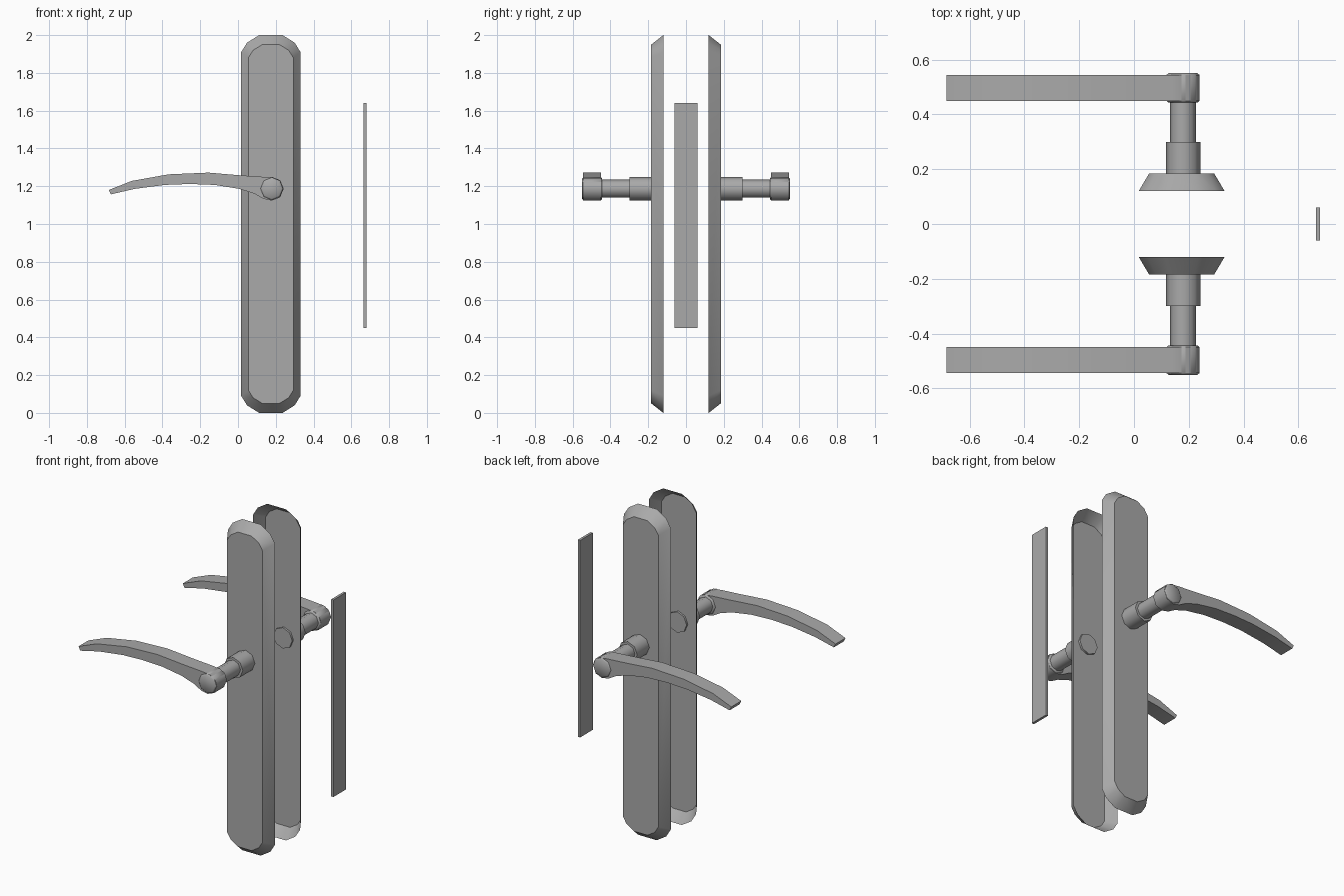
import bpy
import bmesh
from math import radians, sin, cos, tau

cube = bpy.data.objects.get("Cube")
if cube:
    bpy.data.objects.remove(cube, do_unlink=True)

# One grey metal for every part
metal = bpy.data.materials.new("grey metal")
metal.use_nodes = True
grey = (0.4, 0.4, 0.4, 1)
metal.diffuse_color = grey
metal.node_tree.nodes["Principled BSDF"].inputs["Base Color"].default_value = grey

PLATE_X = 0.174
AXIS_X, AXIS_Z = 0.179, 1.187


def loft(name, rings, cap_start=True, cap_end=True, side=1):
    """Skin a list of equal rings; side = -1 mirrors the part to the front."""
    bm = bmesh.new()
    loops = [[bm.verts.new((x, y * side, z)) for x, y, z in ring] for ring in rings]
    for a, b in zip(loops, loops[1:]):
        for i in range(len(a)):
            j = (i + 1) % len(a)
            bm.faces.new((a[i], a[j], b[j], b[i]))
    if cap_start:
        bm.faces.new(loops[0])
    if cap_end:
        end = bm.faces.new(loops[-1])
    bmesh.ops.recalc_face_normals(bm, faces=bm.faces)
    # The outermost face must look away from the door
    if cap_end and end.normal.y * side < 0:
        bmesh.ops.reverse_faces(bm, faces=bm.faces)
    mesh = bpy.data.meshes.new(name)
    bm.to_mesh(mesh)
    bm.free()
    mesh.materials.append(metal)
    obj = bpy.data.objects.new(name, mesh)
    bpy.context.collection.objects.link(obj)
    bpy.ops.object.select_all(action="DESELECT")
    obj.select_set(True)
    bpy.context.view_layer.objects.active = obj
    bpy.ops.object.shade_smooth_by_angle(angle=radians(50))
    return obj


def plate_ring(corner, y):
    """Full outline from one top right corner, mirrored across and down."""
    top = corner + [(-x, z) for x, z in reversed(corner)]
    full = top + [(x, -z) for x, z in reversed(top)]
    return [(PLATE_X + x, y, 1 + z) for x, z in full]


def round_part(name, stations, side, count=8):
    """Lathe (radius, y) stations around the spindle axis."""
    rings = [[(AXIS_X + r * cos(tau * i / count), y, AXIS_Z + r * sin(tau * i / count))
              for i in range(count)] for r, y in stations]
    return loft(name, rings, side=side)


# Rounded plate corners, relative to the plate centre
outer_corner = [(0.157, 0.91), (0.126, 0.96), (0.062, 1.0)]
inner_corner = [(0.119, 0.88), (0.094, 0.92), (0.045, 0.95)]

# Lever outline: along the top to the hub, then back underneath
lever_outline = [
    (-0.684, 1.18), (-0.563, 1.228), (-0.367, 1.263), (-0.156, 1.272),
    (0.008, 1.258), (0.14, 1.249), (0.198, 1.243), (0.23, 1.218),
    (0.24, 1.187), (0.221, 1.14), (0.179, 1.124), (0.135, 1.133),
    (0.087, 1.16), (0.008, 1.186), (-0.124, 1.207), (-0.256, 1.212),
    (-0.388, 1.207), (-0.547, 1.186), (-0.673, 1.157)]

# Both handle sets, mirrored about the door
for label, side in (("front", -1), ("back", 1)):
    # Hollow back plate, open towards the door
    loft(label + "_plate", [plate_ring(outer_corner, 0.12), plate_ring(inner_corner, 0.184)],
         cap_start=False, side=side)
    round_part(label + "_collar", [(0.063, 0.172), (0.063, 0.30)], side)
    round_part(label + "_spindle", [(0.048, 0.29), (0.048, 0.46)], side)
    round_part(label + "_hub", [(0.054, 0.444), (0.061, 0.45), (0.061, 0.544), (0.052, 0.551)], side)
    loft(label + "_lever", [[(x, y, z) for x, z in lever_outline] for y in (0.45, 0.545)], side=side)

# Flat strip for the door edge
loft("edge_strip", [[(0.665, y, 0.45), (0.68, y, 0.45), (0.68, y, 1.64), (0.665, y, 1.64)]
                    for y in (-0.06, 0.06)])
